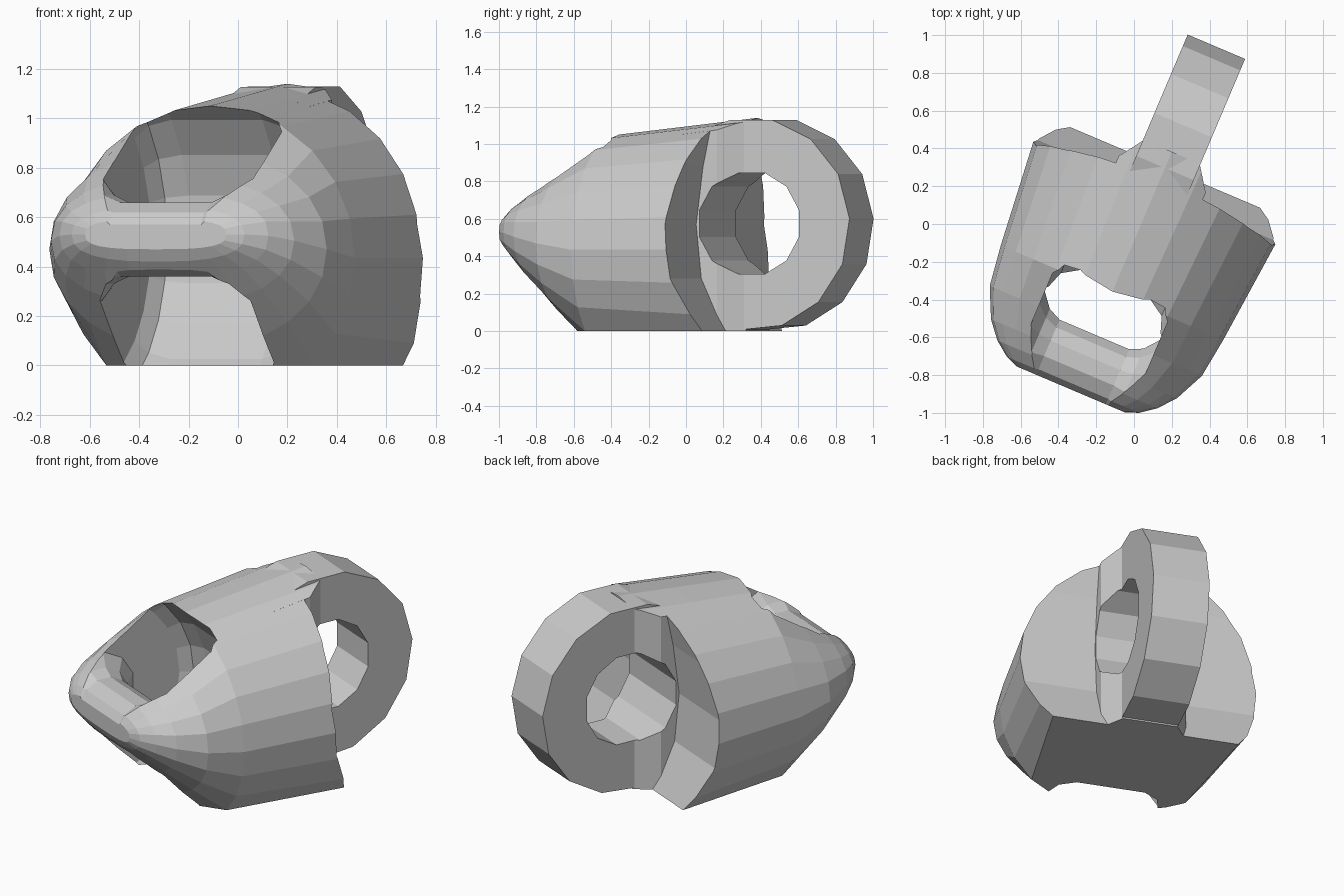
import bpy, bmesh, math
from mathutils import Matrix

if "Cube" in bpy.data.objects:
    bpy.data.objects.remove(bpy.data.objects["Cube"])

# Modelled along local y, then turned about z at the end.


def loft(name, rings):
    """Closed solid through a list of matching vertex rings."""
    bm = bmesh.new()
    loops = [[bm.verts.new(p) for p in r] for r in rings]
    n = len(loops[0])
    for a, b in zip(loops, loops[1:]):
        for i in range(n):
            j = (i + 1) % n
            bm.faces.new((a[i], a[j], b[j], b[i]))
    bm.faces.new(loops[0][::-1])
    bm.faces.new(loops[-1])
    bmesh.ops.recalc_face_normals(bm, faces=bm.faces)
    me = bpy.data.meshes.new(name)
    bm.to_mesh(me)
    bm.free()
    ob = bpy.data.objects.new(name, me)
    bpy.context.collection.objects.link(ob)
    return ob


def side_prism(name, pts, half):
    return loft(name, [[(x, y, z) for y, z in pts] for x in (-half, half)])


def plan_prism(name, pts, z0, z1):
    return loft(name, [[(x, y, z) for x, y in pts] for z in (z0, z1)])


def mirrored(half):
    return half + [(-x, y) for x, y in reversed(half)]


def boolean(ob, other, op):
    m = ob.modifiers.new(op, 'BOOLEAN')
    m.operation, m.object, m.solver = op, other, 'EXACT'
    bpy.context.view_layer.objects.active = ob
    bpy.ops.object.modifier_apply(modifier=m.name)
    bpy.data.objects.remove(other)


def arc(cy, cz, r, a0, a1, n):
    return [(cy + r * math.cos(math.radians(a0 + (a1 - a0) * i / n)),
             cz + r * math.sin(math.radians(a0 + (a1 - a0) * i / n))) for i in range(n + 1)]


def rounded(v, e):
    return math.copysign(abs(v) ** (2 / e), v)


def barrel(name):
    """Round body lying along y, closing to a blunt flattened nose.
    Stations: y, half width, bottom, top, squareness (2 = ellipse)."""
    stations = [(-0.937, 0.31, 0.47, 0.59, 3), (-0.91, 0.38, 0.42, 0.64, 2.6),
                (-0.85, 0.46, 0.35, 0.70, 2.4), (-0.76, 0.535, 0.24, 0.77, 2.2),
                (-0.60, 0.61, 0.06, 0.88, 2.1), (-0.38, 0.64, -0.18, 1.05, 2),
                (0.7, 0.745, -0.30, 1.17, 2)]
    return loft(name, [[(rounded(x, e) * w, y, (lo + hi) / 2 + rounded(z, e) * (hi - lo) / 2)
                        for x, z in arc(0, 0, 1, 0, 345, 23)] for y, w, lo, hi, e in stations])


# body: barrel with a flat underside and a hollowed back
body = barrel("link_body")
trim = [(0.34, 0), (0.21, 0.28), (0.18, 0.57), (0.22, 0.88), (0.31, 1.3), (-1.2, 1.3), (-1.2, 0)]
boolean(body, side_prism("base_and_back_trim", trim, 1), 'INTERSECT')

# ring-shaped groove around the front bar; the bar flares towards both sides
cy, cz = -0.785, 0.51
groove = [(-0.33, 0.58), (-0.29, 0.65), (-0.2, 0.685)]
groove += [(-x, r) for x, r in reversed(groove)]
slot = loft("slot", [[(x, y, z) for y, z in arc(cy, cz, r, 0, 345, 23)] for x, r in groove])
stations = [(-0.40, 2.3), (-0.33, 1.65), (-0.27, 1.2), (-0.2, 1.0)]
stations += [(-x, s) for x, s in reversed(stations)]
bar = loft("front_bar", [[(x, cy + s * 1.1 * y, cz + s * z)
                          for y, z in arc(0, 0, 0.155, 15, 345, 11)] for x, s in stations])
boolean(slot, bar, 'DIFFERENCE')
boolean(body, slot, 'DIFFERENCE')

# sloped shoulders joining body and eye tab
shoulder = barrel("shoulder")
boolean(shoulder, plan_prism("shoulder_trim", mirrored(
    [(0.25, 0.05), (0.25, 0.30), (0.16, 0.43)]), 0, 1.4), 'INTERSECT')
boolean(body, shoulder, 'UNION')

# eye tab with its through hole
tab = side_prism("eye_tab", [(0.1, 0.004)] + arc(0.465, 0.572, 0.57, -97, 103, 8) + [(0.1, 1.05)],
                 0.165)
boolean(body, tab, 'UNION')
boolean(body, side_prism("eye_hole", arc(0.47, 0.575, 0.28, 15, 345, 11), 1), 'DIFFERENCE')

# turn into place
turn = Matrix.Rotation(math.radians(-23), 4, 'Z') @ Matrix.Translation((0.035, 0, 0))
body.data.transform(turn)
for p in body.data.polygons:
    p.use_smooth = False
